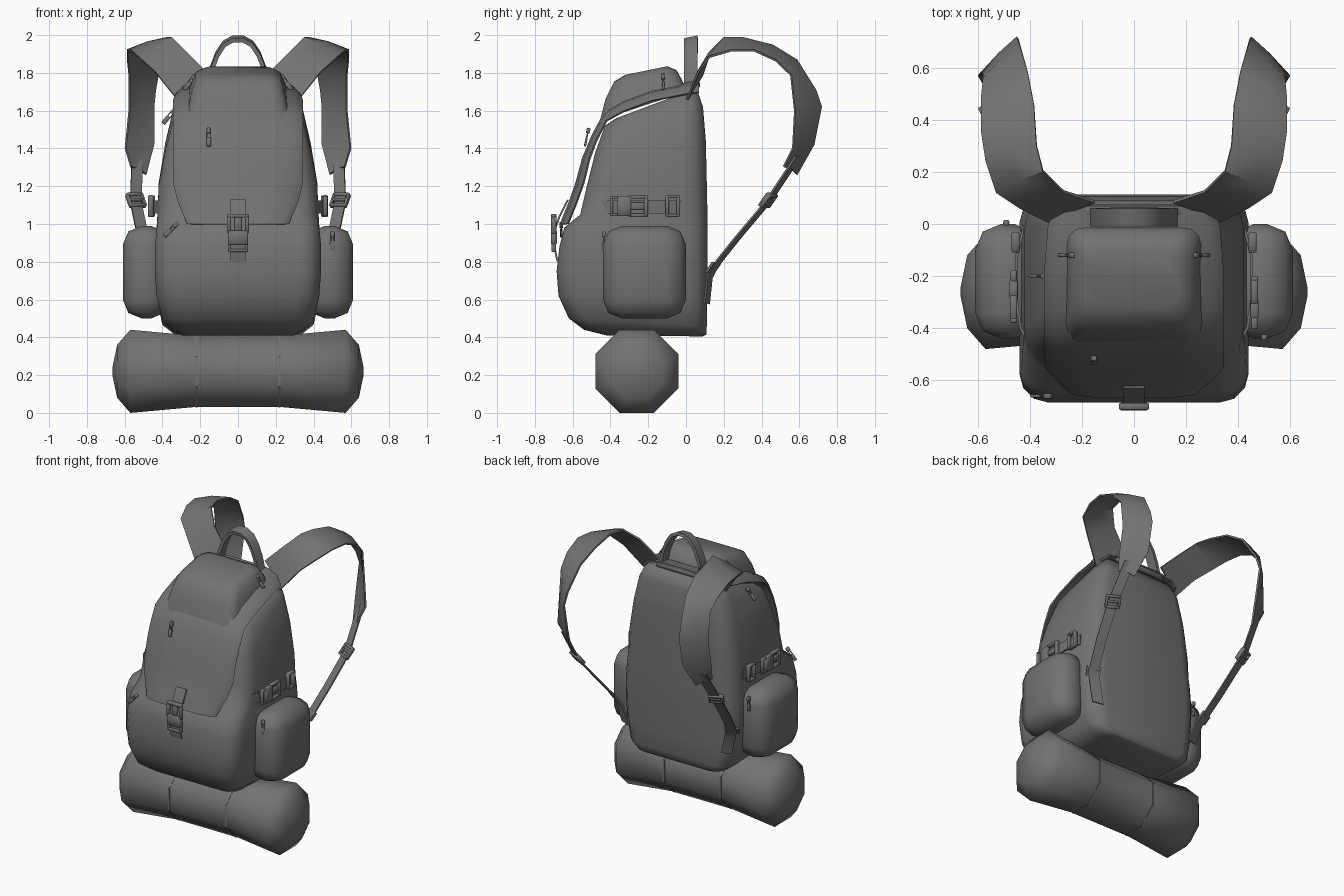
import bpy, bmesh, math
from mathutils import Vector, Matrix

if "Cube" in bpy.data.objects:
    bpy.data.objects.remove(bpy.data.objects["Cube"])

# Dark grey cloth
cloth = bpy.data.materials.new("dark_grey_cloth")
cloth.diffuse_color = (0.17, 0.17, 0.17, 1)
cloth.use_nodes = True
cloth.node_tree.nodes["Principled BSDF"].inputs["Base Color"].default_value = cloth.diffuse_color

def finish(name, bm, angle=40):
    bmesh.ops.recalc_face_normals(bm, faces=bm.faces)
    me = bpy.data.meshes.new(name)
    bm.to_mesh(me)
    bm.free()
    me.materials.append(cloth)
    me.shade_smooth()
    me.set_sharp_from_angle(angle=math.radians(angle))
    ob = bpy.data.objects.new(name, me)
    bpy.context.collection.objects.link(ob)
    return ob

def skin(name, rings, angle=40):
    """Closed tube through equal rings of points, with both ends capped."""
    bm = bmesh.new()
    vs = [[bm.verts.new(p) for p in ring] for ring in rings]
    n = len(vs[0])
    for a, b in zip(vs, vs[1:]):
        for i in range(n):
            j = (i + 1) % n
            bm.faces.new((a[i], a[j], b[j], b[i]))
    bm.faces.new(vs[0])
    bm.faces.new(vs[-1])
    return finish(name, bm, angle)

def rounded_ring(hw, yb, yf, zb, zf, r, n=3):
    """Rounded rectangle whose height slopes from back (zb) to front (zf)."""
    pts = []
    for k, (cx, cy) in enumerate([(hw - r, yb - r), (r - hw, yb - r), (r - hw, yf + r), (hw - r, yf + r)]):
        for i in range(n + 1):
            a = math.pi / 2 * (k + i / n)
            x, y = cx + r * math.cos(a), cy + r * math.sin(a)
            pts.append((x, y, zf + (zb - zf) * (y - yf) / (yb - yf)))
    return pts

def octagon(x, r):
    """Eight-sided ring across the bed roll; r is the flat-side radius."""
    rr = r / math.cos(math.pi / 8)
    return [(x, -.26 + rr * math.cos((i + .5) * math.pi / 4), .22 + rr * math.sin((i + .5) * math.pi / 4))
            for i in range(8)]

def sheet(name, rows, thick):
    """Cloth sheet from a grid of points."""
    bm = bmesh.new()
    vs = [[bm.verts.new(p) for p in row] for row in rows]
    for a, b in zip(vs, vs[1:]):
        for i in range(len(a) - 1):
            bm.faces.new((a[i], a[i + 1], b[i + 1], b[i]))
    bmesh.ops.recalc_face_normals(bm, faces=bm.faces)
    bmesh.ops.solidify(bm, geom=bm.faces[:], thickness=thick)
    return finish(name, bm)

def webbing(name, path, across, width, thick=0.01):
    w = Vector(across).normalized() * width / 2
    return sheet(name, [(Vector(p) - w, Vector(p) + w) for p in path], thick)

def boxes(name, parts, mat=Matrix(), bevel=0.0, seg=1):
    """Several (centre, size) boxes joined as one object."""
    bm = bmesh.new()
    for c, s in parts:
        m = mat @ Matrix.Translation(c) @ Matrix.Diagonal((*s, 1))
        bmesh.ops.create_cube(bm, size=1, matrix=m)
    if bevel:
        bmesh.ops.bevel(bm, geom=bm.edges[:], offset=bevel, segments=seg, profile=0.5, affect='EDGES')
    return finish(name, bm, 50)

def buckle(name, loc, rot, s=1.0):
    """Side-release buckle: length along local z, facing local -y."""
    m = Matrix.Translation(loc) @ rot @ Matrix.Scale(s, 4)
    boxes(name, [((0, 0, -.035), (.10, .03, .07)), ((0, 0, .075), (.11, .026, .02)),
                 ((-.046, 0, .03), (.018, .026, .09)), ((.046, 0, .03), (.018, .026, .09)),
                 ((0, 0, .03), (.035, .018, .08)), ((0, 0, -.10), (.10, .022, .016)),
                 ((-.044, 0, -.085), (.013, .022, .04)), ((.044, 0, -.085), (.013, .022, .04))], m, .004)

def zip_pull(name, loc, rot=Matrix()):
    m = Matrix.Translation(loc) @ rot
    boxes(name, [((0, 0, .035), (.022, .02, .03)), ((-.008, 0, .01), (.005, .008, .03)),
                 ((.008, 0, .01), (.005, .008, .03)), ((0, 0, -.025), (.024, .012, .05))], m, .003)

R = lambda deg, ax: Matrix.Rotation(math.radians(deg), 4, ax)

# Main sack with bulging lower front pocket and sloping top
skin("main_sack", [rounded_ring(*s) for s in [
    (.29, .09, -.42, .405, .41, .08), (.34, .108, -.54, .415, .44, .09), (.40, .11, -.62, .46, .50, .10),
    (.43, .112, -.675, .60, .62, .11), (.44, .113, -.685, .75, .75, .11), (.44, .114, -.67, .88, .88, .11),
    (.43, .114, -.645, 1.0, .98, .11), (.425, .113, -.56, 1.08, 1.05, .12), (.42, .11, -.525, 1.22, 1.2, .12),
    (.385, .105, -.48, 1.44, 1.38, .11), (.345, .09, -.43, 1.62, 1.52, .10),
    (.30, .055, -.37, 1.72, 1.56, .08)]], 100)

# Lid flap draped over the top and front
flap = []
for y, z, hw in [(.07, 1.76, .29), (0, 1.75, .33), (-.18, 1.715, .345), (-.33, 1.66, .345), (-.43, 1.60, .345),
                 (-.50, 1.47, .345), (-.55, 1.35, .345), (-.585, 1.22, .345), (-.62, 1.12, .32), (-.668, 1.0, .27)]:
    down = min(1, max(0, (z - 1.3) / .35))
    row = []
    for t, d in [(-1, 1), (-.88, .3), (-.5, 0), (0, 0), (.5, 0), (.88, .3), (1, 1)]:
        row.append((hw * t, y + .04 * d * (1 - down), z - .06 * d * down))
    flap.append(row)
sheet("lid_flap", flap, .01)

# Padded pocket on the lid, flaring softly into the flap
skin("lid_pocket", [rounded_ring(*s) for s in [
    (.27, .0, -.455, 1.70, 1.55, .06), (.25, -.02, -.425, 1.76, 1.665, .07),
    (.225, -.05, -.38, 1.815, 1.755, .07), (.18, -.10, -.32, 1.835, 1.79, .06)]], 80)

# Bed roll: eight-sided, slightly waisted, with flat ties
skin("bed_roll", [octagon(*p) for p in [(-.665, .02), (-.64, .14), (-.57, .22), (-.24, .19), (.24, .19),
                                        (.57, .22), (.64, .14), (.665, .02)]], 60)
for s in (-1, 1):
    skin("bed_roll_tie", [octagon(s * .22 + dx, .192) for dx in (-.006, .006)])

# Carry handle and its base
arch = [(-.17, 1.74), (-.15, 1.82), (-.12, 1.90), (-.08, 1.96), (-.03, 1.988), (.03, 1.988), (.08, 1.96),
        (.12, 1.90), (.15, 1.82), (.17, 1.74)]
sheet("carry_handle", [[(x, -.01, z - .005), (x, .06, z + .01)] for x, z in arch], .022)
boxes("handle_base", [((0, .05, 1.735), (.38, .05, .04))], Matrix(), .012)

# Paired parts
inner = [(.15, .08, 1.79), (.27, .12, 1.91), (.35, .2, 1.99), (.375, .3, 1.99), (.385, .46, 1.95), (.41, .59, 1.87),
         (.44, .69, 1.71), (.45, .72, 1.62), (.45, .68, 1.42), (.49, .59, 1.26)]
outer = [(.32, 0, 1.66), (.44, .06, 1.81), (.53, .12, 1.89), (.57, .24, 1.925), (.588, .36, 1.925), (.588, .48, 1.87),
         (.58, .56, 1.79), (.58, .58, 1.6), (.60, .57, 1.4), (.57, .52, 1.3)]
for s, side in ((1, "right"), (-1, "left")):
    F = lambda x, y, z: Vector((s * x, y, z))
    # Shoulder strap, lower webbing and adjuster
    sheet("shoulder_strap_" + side, [[F(*a), (F(*a) + F(*b)) / 2 + F(.006, .006, .01), F(*b)]
                                     for a, b in zip(inner, outer)], .012)
    webbing("lower_strap_" + side, [F(.53, .59, 1.36), F(.54, .43, 1.12), F(.50, .27, .93), F(.46, .15, .78)],
            F(1, -.5, 0), .065)
    webbing("strap_anchor_" + side, [F(.46, .15, .78), F(.43, .12, .72), F(.39, .105, .58)], F(1, -.35, .1), .075)
    tilt = R(-38, 'X')
    m = Matrix.Translation(F(.54, .435, 1.125)) @ R(-s * 27, 'Z') @ tilt
    boxes("strap_adjuster_" + side, [((0, 0, .035), (.09, .03, .018)), ((0, 0, 0), (.09, .03, .014)),
                                     ((0, 0, -.035), (.09, .03, .018)), ((-.042, 0, 0), (.014, .03, .085)),
                                     ((.042, 0, 0), (.014, .03, .085))], m, .004)
    m = Matrix.Translation(F(.46, .145, .77)) @ R(-s * 27, 'Z') @ tilt
    boxes("anchor_ring_" + side, [((0, 0, .025), (.085, .014, .012)), ((0, 0, -.025), (.085, .014, .012)),
                                  ((-.04, 0, 0), (.012, .014, .06)), ((.04, 0, 0), (.012, .014, .06))], m)

    # Side pocket
    boxes("side_pocket_" + side, [(F(.485, -.22, .745), (.25, .44, .49))], Matrix(), .10, 2)

    # Compression strap with buckle and slider
    webbing("compression_strap_" + side, [F(.405, -.47, 1.09), F(.44, -.40, 1.09), F(.455, -.3, 1.09),
                                          F(.455, -.12, 1.09), F(.43, -.02, 1.09)], (0, 0, 1), .07)
    buckle("compression_buckle_" + side, F(.462, -.29, 1.095), R(s * 90, 'Z') @ R(90, 'Y'), 1.05)
    boxes("compression_slider_" + side, [(F(.455, y, 1.095), (.03, .018, .11)) for y in (-.10, -.04)]
          + [(F(.455, -.07, z), (.03, .07, .014)) for z in (1.045, 1.145)], Matrix(), .004)

# Front closure: webbing, buckle and lower loop
webbing("front_webbing", [(0, -.63, 1.13), (0, -.675, 1.04), (0, -.70, .97), (0, -.70, .87), (0, -.685, .80)],
        (1, 0, 0), .08)
buckle("front_buckle", (0, -.70, .965), Matrix(), 1.05)

# Zip pulls
for name, loc, rot in [
        ("flap_zip_pull", (-.155, -.525, 1.46), R(-12, 'X')), ("sack_zip_pull", (-.365, -.2, 1.57), R(40, 'Y')),
        ("lower_zip_pull", (-.355, -.66, .97), R(45, 'Y')), ("right_pocket_zip_pull", (.5, -.435, .91), Matrix()),
        ("left_pocket_zip_pull", (-.49, .005, .91), Matrix()),
        ("lid_zip_pull_left", (-.255, -.12, 1.75), R(35, 'Y')), ("lid_zip_pull_right", (.255, -.12, 1.75), R(-35, 'Y'))]:
    zip_pull(name, loc, rot)
